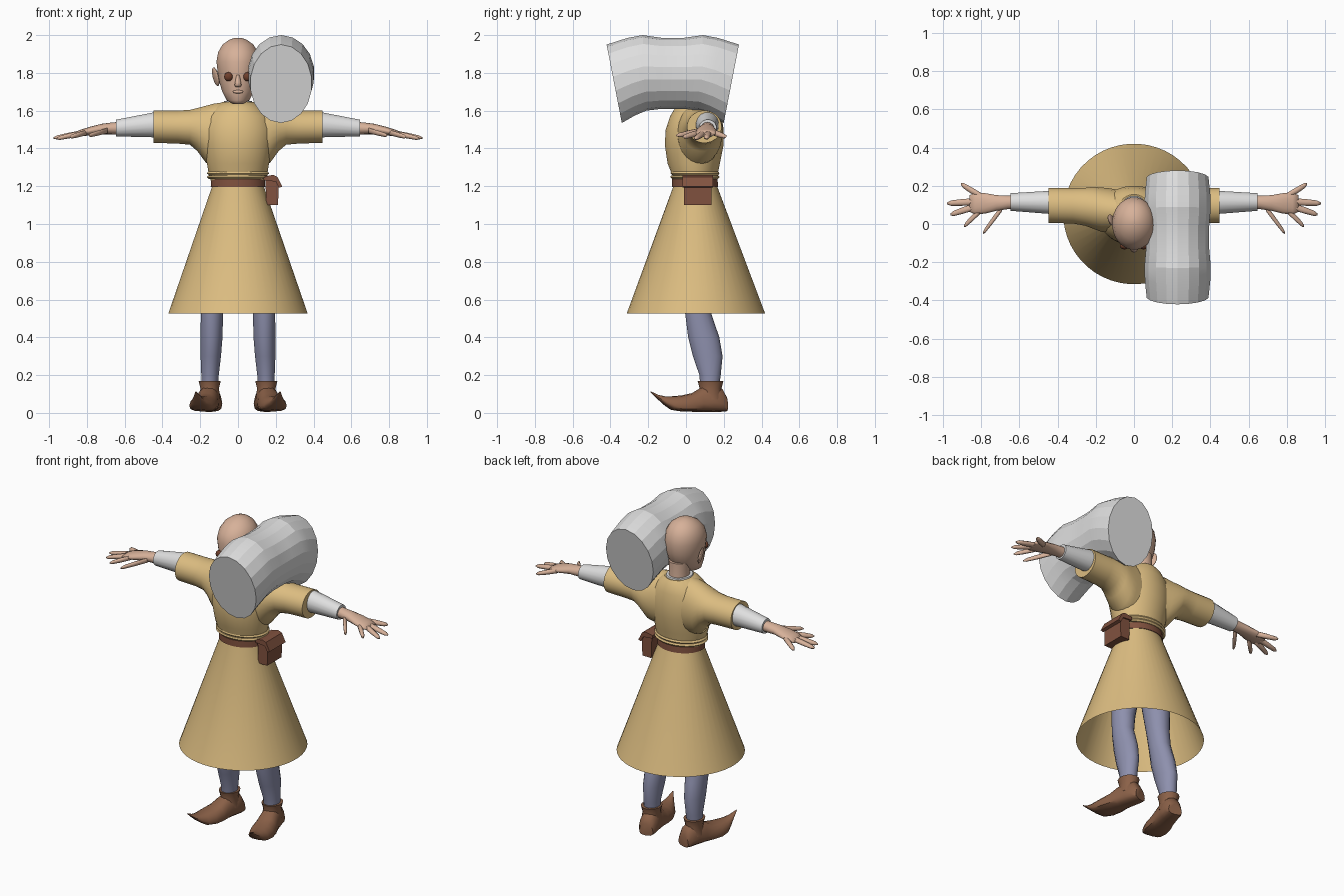
import bpy, bmesh, math
from mathutils import Matrix, Vector

if "Cube" in bpy.data.objects:
    bpy.data.objects.remove(bpy.data.objects["Cube"])


def material(name, rgb):
    m = bpy.data.materials.new(name)
    m.diffuse_color = (*rgb, 1)
    m.use_nodes = True
    m.node_tree.nodes["Principled BSDF"].inputs["Base Color"].default_value = m.diffuse_color
    return m


TAN = material("tan cloth", (0.72, 0.51, 0.22))
SKIN = material("skin", (0.68, 0.44, 0.32))
WHITE = material("white linen", (0.74, 0.74, 0.74))
BLUE = material("blue hose", (0.27, 0.28, 0.42))
BOOT = material("boot leather", (0.26, 0.12, 0.065))
LEATHER = material("belt leather", (0.22, 0.085, 0.05))
EYE = material("eye brown", (0.16, 0.05, 0.025))


def ring(axis, p, a, ra, b, rb, n=20, e=1.0):
    """Superellipse across an axis; a and b are the other two axes in xyz order."""
    pts = []
    for i in range(n):
        t = 2 * math.pi * (i + 0.5) / n
        c, s = math.cos(t), math.sin(t)
        u = a + ra * math.copysign(abs(c) ** e, c)
        v = b + rb * math.copysign(abs(s) ** e, s)
        pts.append({"x": (p, u, v), "y": (u, p, v), "z": (u, v, p)}[axis])
    return pts


def loft(name, rings, mat, caps=True, angle=40, side=1, fan=False):
    """Skin a row of rings; side=-1 mirrors the part across x."""
    bm = bmesh.new()
    rows = [[bm.verts.new((x * side, y, z)) for x, y, z in r] for r in rings]
    n = len(rows[0])
    for r0, r1 in zip(rows, rows[1:]):
        for i in range(n):
            bm.faces.new((r0[i], r0[(i + 1) % n], r1[(i + 1) % n], r1[i]))
    if caps:
        ends = [bm.faces.new(rows[0]), bm.faces.new(rows[-1])]
        if fan:
            bmesh.ops.poke(bm, faces=ends)
    bmesh.ops.recalc_face_normals(bm, faces=bm.faces)
    me = bpy.data.meshes.new(name)
    bm.to_mesh(me)
    bm.free()
    me.materials.append(mat)
    ob = bpy.data.objects.new(name, me)
    bpy.context.collection.objects.link(ob)
    smooth(ob, angle)
    return ob


def smooth(ob, angle):
    bpy.ops.object.select_all(action="DESELECT")
    ob.select_set(True)
    bpy.context.view_layer.objects.active = ob
    bpy.ops.object.shade_smooth_by_angle(angle=math.radians(angle))


def zrings(rows, cx=0, n=24):
    """Rows of (z, half width, front y, back y)."""
    return [ring("z", z, cx, w, (f + b) / 2, (b - f) / 2, n) for z, w, f, b in rows]


def ball(name, loc, size, mat):
    bpy.ops.mesh.primitive_uv_sphere_add(segments=14, ring_count=8, radius=1, location=loc)
    ob = bpy.context.object
    ob.name, ob.scale = name, size
    ob.data.materials.append(mat)
    smooth(ob, 60)
    return ob


# Tunic: bodice, open skirt, rolled cord and belt
loft("tunic_body", zrings([
    (1.22, .14, -.065, .16), (1.25, .153, -.07, .165), (1.32, .165, -.098, .18),
    (1.42, .185, -.113, .20), (1.50, .19, -.108, .20), (1.57, .17, -.085, .19),
    (1.62, .12, -.055, .175), (1.645, .085, -.025, .155)], n=32), TAN)
loft("skirt", zrings([(1.235, .135, -.065, .155), (1.2, .137, -.067, .165),
                      (.525, .37, -.315, .42)], n=48), TAN, caps=False)
loft("belt", zrings([(1.197, .145, -.075, .17), (1.237, .143, -.075, .168)], n=32), LEATHER)
for z in (1.248, 1.268):
    loft("waist_cord", zrings([(z - .01, .155, -.073, .17), (z, .166, -.083, .178),
                               (z + .01, .158, -.08, .172)], n=32), TAN)

# Neck, collar and head
loft("neck", zrings([(1.58, .065, -.01, .14), (1.65, .058, 0, .13), (1.74, .062, 0, .13)]), SKIN)
loft("collar", zrings([(1.61, .092, -.04, .165), (1.652, .074, -.018, .145)]), WHITE)
loft("head", zrings([
    (1.635, .028, -.105, -.03), (1.655, .06, -.117, .02), (1.70, .084, -.125, .09),
    (1.75, .099, -.128, .12), (1.80, .108, -.128, .135), (1.86, .115, -.135, .14),
    (1.91, .106, -.118, .13), (1.95, .082, -.083, .105), (1.975, .048, -.04, .07),
    (1.986, .015, 0, .03)]), SKIN, angle=70)
loft("nose", zrings([(1.725, .012, -.137, -.11), (1.735, .02, -.15, -.11),
                     (1.75, .016, -.147, -.11), (1.79, .009, -.13, -.11)], n=10), SKIN, angle=70)
ball("lips", (0, -.123, 1.70), (.03, .011, .009), SKIN)

for s, tag in ((1, "left"), (-1, "right")):
    ball(tag + "_eye", (s * .05, -.115, 1.78), (.024, .018, .024), EYE)
    ear = ball(tag + "_ear", (s * .118, .02, 1.78), (.012, .032, .052), SKIN)
    ear.rotation_euler = (0, s * .25, s * -.4)

    # Sleeves: wide tunic sleeve with a linen sleeve beneath
    sleeve = [(.06, .065, .11, 1.47, .178), (.13, .07, .118, 1.475, .163),
              (.17, .075, .117, 1.475, .152), (.215, .085, .11, 1.50, .115),
              (.255, .09, .1, 1.512, .093), (.32, .095, .093, 1.513, .088),
              (.447, .097, .092, 1.515, .086)]
    loft(tag + "_sleeve", [ring("x", x, y, ry, z, rz, 24) for x, y, ry, z, rz in sleeve],
         TAN, side=s)
    under = [(.42, .113, .063, 1.527, .07), (.645, .115, .047, 1.508, .045)]
    loft(tag + "_undersleeve", [ring("x", x, y, ry, z, rz, 16) for x, y, ry, z, rz in under],
         WHITE, side=s)

    # Hand: palm, four fingers and thumb
    palm = [(.60, .115, .036, 1.508, .034), (.66, .113, .036, 1.506, .032),
            (.72, .11, .042, 1.503, .028), (.78, .108, .055, 1.493, .023),
            (.83, .107, .058, 1.482, .018), (.86, .107, .045, 1.476, .013)]
    loft(tag + "_palm", [ring("x", x, y, ry, z, rz, 14) for x, y, ry, z, rz in palm],
         SKIN, angle=70, side=s)
    fingers = {"thumb": (.69, .085, 1.495, .79, -.048, 1.468),
               "index": (.80, .075, 1.485, .89, -.012, 1.46),
               "middle": (.82, .095, 1.483, .96, .05, 1.452),
               "ring": (.82, .118, 1.483, .977, .108, 1.455),
               "little": (.80, .145, 1.485, .905, .208, 1.462)}
    for f, (x0, y0, z0, x1, y1, z1) in fingers.items():
        p, q = Vector((x0, y0, z0)), Vector((x1, y1, z1))
        rings = []
        for t, r in ((0, .017), (.5, .0165), (.88, .013), (1, .005)):
            c = p.lerp(q, t)
            rings.append(ring("x", c.x, c.y, r * 1.15, c.z, r * .9, 8))
        loft(f"{tag}_{f}_finger", rings, SKIN, angle=70, side=s)

    # Legs in hose
    leg = [(.13, .15, .045, .075, .175), (.2, .148, .047, .07, .185),
           (.3, .144, .055, .035, .195), (.4, .14, .059, .01, .178),
           (.52, .138, .06, -.005, .137), (.62, .13, .067, -.012, .13),
           (.8, .112, .08, -.03, .15), (1.0, .09, .085, -.03, .15), (1.12, .07, .065, -.02, .12)]
    loft(tag + "_leg", [ring("z", z, cx, w, (f + b) / 2, (b - f) / 2, 16)
                        for z, cx, w, f, b in leg], BLUE, side=s)

    # Boots: curled-toe foot turned outward, plus a flared cuff
    foot = [(.215, .008, .085, .045), (.19, .006, .13, .058), (.14, .006, .15, .062),
            (.08, .006, .135, .066), (.03, .006, .105, .075), (-.03, .008, .092, .078),
            (-.08, .015, .088, .066), (-.12, .042, .088, .044), (-.155, .072, .096, .024),
            (-.195, .108, .114, .004)]
    turn = Matrix.Rotation(math.radians(13), 3, "Z")
    ankle = Vector((.15, .13, 0))
    rings = []
    for y, lo, hi, w in foot:
        pts = []
        for px, py, pz in ring("y", y, 0, w, (lo + hi) / 2, (hi - lo) / 2, 14, .75):
            px *= 1 - .4 * (pz - lo) / (hi - lo) + .1   # narrower on top
            pts.append(turn @ Vector((px, py - ankle.y, pz)) + ankle)
        rings.append(pts)
    loft(tag + "_boot", rings, BOOT, side=s)
    loft(tag + "_boot_cuff", [ring("z", z, .15, w, .13, d, 14) for z, w, d in
                              ((.07, .058, .068), (.13, .05, .058), (.168, .06, .068))],
         BOOT, side=s)


# Belt pouch with folded flap
def prism(name, profile, y0, y1, mat):
    loft(name, [[(x, y, z) for x, z in profile] for y in (y0, y1)], mat, angle=20)


prism("pouch", [(.15, 1.1), (.212, 1.1), (.216, 1.225), (.145, 1.235)], -.01, .135, LEATHER)
prism("pouch_flap", [(.135, 1.25), (.185, 1.26), (.208, 1.25), (.235, 1.198),
                     (.217, 1.192), (.2, 1.225), (.137, 1.23)], -.018, .143, LEATHER)

# Sack over the shoulder: sagging roll with slanted flat ends
sack = [(-.31, 1.535, 1.95, .164), (-.22, 1.575, 1.985, .174), (-.15, 1.6, 2.0, .176),
        (-.06, 1.61, 1.986, .168)]
sack += [(-y, lo, hi, w) for y, lo, hi, w in reversed(sack)]
rings = []
for y, lo, hi, w in sack:
    pts = []
    for x, _, z in ring("y", y, .228, w, (lo + hi) / 2, (hi - lo) / 2, 18):
        slant = 1 + .13 * (2 * (z - lo) / (hi - lo) - 1) * abs(y) / .31
        pts.append((x, -.07 + y * slant, z))
    rings.append(pts)
loft("shoulder_sack", rings, WHITE, angle=15, fan=True)
